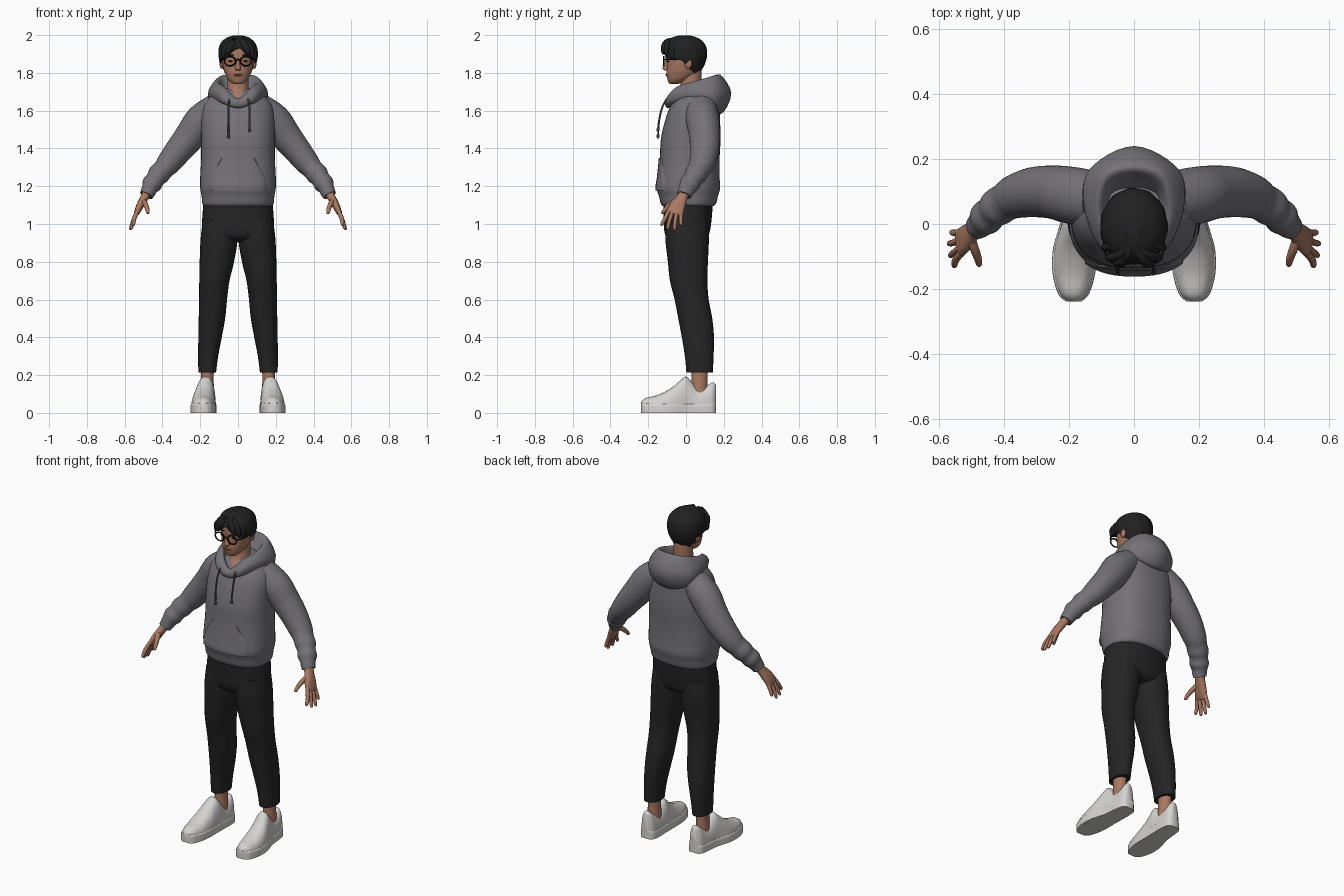
import bpy, bmesh, math
from mathutils import Vector, Matrix


def material(name, r, g, b):
    m = bpy.data.materials.new(name)
    m.diffuse_color = (r, g, b, 1)
    return m


GREY = material("hoodie grey", 0.175, 0.168, 0.185)
CORD = material("cord grey", 0.06, 0.058, 0.065)
BLACK = material("trouser black", 0.018, 0.018, 0.018)
HAIR = material("hair black", 0.015, 0.015, 0.016)
SKIN = material("skin", 0.40, 0.19, 0.12)
LIP = material("lip", 0.28, 0.10, 0.075)
WHITE = material("shoe white", 0.66, 0.65, 0.63)
FRAME = material("frame black", 0.006, 0.006, 0.006)


def smooth_rows(rows, sub, closed=False):
    """Catmull-Rom resampling of rows of numbers."""
    n, out = len(rows), []
    at = (lambda i: rows[i % n]) if closed else (lambda i: rows[max(0, min(n - 1, i))])
    for i in range(n if closed else n - 1):
        a, b, c, d = at(i - 1), at(i), at(i + 1), at(i + 2)
        for k in range(sub):
            t = k / sub
            out.append([q + 0.5 * t * (r - p + t * (2 * p - 5 * q + 4 * r - s + t * (3 * (q - r) + s - p)))
                        for p, q, r, s in zip(a, b, c, d)])
    if not closed:
        out.append(list(rows[-1]))
    return out


def grid(name, rings, mat, loop=False, caps=True, wrap=True, angle=50):
    """Skin a list of point rings into a smooth mesh."""
    bm = bmesh.new()
    vs = [[bm.verts.new(p) for p in ring] for ring in rings]
    n, m = len(vs), len(vs[0])
    for i in range(n if loop else n - 1):
        for j in range(m if wrap else m - 1):
            a, b = vs[i], vs[(i + 1) % n]
            bm.faces.new((a[j], a[(j + 1) % m], b[(j + 1) % m], b[j]))
    if caps and not loop:
        bm.faces.new(vs[0])
        bm.faces.new(vs[-1])
    bmesh.ops.recalc_face_normals(bm, faces=bm.faces)
    me = bpy.data.meshes.new(name)
    bm.to_mesh(me)
    bm.free()
    me.materials.append(mat)
    ob = bpy.data.objects.new(name, me)
    bpy.context.collection.objects.link(ob)
    bpy.ops.object.select_all(action='DESELECT')
    ob.select_set(True)
    bpy.context.view_layer.objects.active = ob
    bpy.ops.object.shade_smooth_by_angle(angle=math.radians(angle))
    return ob


def sup(v, p):
    return math.copysign(abs(v) ** (2 / p), v)


def tube(name, rows, mat, n=28, p=2.0, sub=4, flat=False, s=1):
    """Loft of rows (x, y, z, rx, ry); flat keeps every ring level."""
    rows = smooth_rows(rows, sub)
    rings = []
    for i, (x, y, z, rx, ry) in enumerate(rows):
        t = Vector(rows[min(i + 1, len(rows) - 1)][:3]) - Vector(rows[max(i - 1, 0)][:3])
        t = Vector((0, 0, 1)) if flat else t.normalized()
        ref = Vector((0, 1, 0)) if abs(t.y) < 0.9 else Vector((0, 0, 1))
        v = (ref - t * ref.dot(t)).normalized()
        u = v.cross(t)
        ring = []
        for k in range(n):
            a = 2 * math.pi * k / n
            q = Vector((x, y, z)) + u * rx * sup(math.cos(a), p) + v * ry * sup(math.sin(a), p)
            ring.append((q.x * s, q.y, q.z))
        rings.append(ring)
    return grid(name, rings, mat)


def ball(name, loc, size, mat, rot=0.0):
    rings = []
    for i in range(1, 10):
        f = math.pi * i / 10
        ring = []
        for k in range(16):
            a = math.tau * k / 16
            v = Vector((size[0] * math.sin(f) * math.cos(a), size[1] * math.sin(f) * math.sin(a), size[2] * math.cos(f)))
            ring.append(Matrix.Rotation(rot, 3, 'Y') @ v + Vector(loc))
        rings.append(ring)
    return grid(name, rings, mat)


# Hoodie body: (z, centre y, half width, half depth)
TORSO = smooth_rows([(1.095, .012, .180, .135), (1.11, .013, .189, .147), (1.15, .013, .193, .157),
                     (1.19, .012, .200, .168), (1.25, .015, .200, .163), (1.35, .020, .195, .158),
                     (1.45, .025, .195, .158), (1.55, .035, .195, .145), (1.62, .045, .185, .130),
                     (1.67, .050, .152, .105), (1.70, .050, .110, .085), (1.72, .050, .060, .060)], 4)


def torso_point(a, row, off=0.0):
    z, cy, rx, ry = row
    return ((rx + off) * sup(math.sin(a), 2.4), cy - (ry + off) * sup(math.cos(a), 2.4), z)


grid("hoodie_body", [[torso_point(math.tau * k / 48, r) for k in range(48)] for r in TORSO], GREY)

# Front pocket, a thin tapered panel following the body
panel = []
for row in [r for r in TORSO if 1.17 < r[0] < 1.36]:
    half = 0.85 - 0.45 * max(0, (row[0] - 1.22) / 0.13)
    panel.append([torso_point(half * (k / 8 - 1), row, 0.006 if 0 < k < 16 else -0.004) for k in range(17)])
grid("front_pocket", panel, GREY, caps=False, wrap=False)

# Hood: section points at front, front corner, side, back corner and back
HOOD = [[(0, -.100, 1.615), (0, -.112, 1.645), (0, -.092, 1.665), (0, -.07, 1.655), (0, -.05, 1.62)],
        [(.08, -.085, 1.64), (.095, -.08, 1.69), (.075, -.05, 1.725), (.062, -.04, 1.70), (.06, -.03, 1.64)],
        [(.14, .04, 1.66), (.15, .04, 1.71), (.112, .04, 1.755), (.085, .04, 1.72), (.075, .04, 1.66)],
        [(.115, .15, 1.61), (.14, .165, 1.69), (.09, .15, 1.785), (.072, .11, 1.74), (.065, .09, 1.67)],
        [(0, .18, 1.58), (0, .24, 1.69), (0, .18, 1.792), (0, .14, 1.75), (0, .10, 1.68)]]
keys = HOOD + [[(-x, y, z) for x, y, z in sec] for sec in HOOD[3:0:-1]]
flat_keys = smooth_rows([[c for pt in sec for c in pt] for sec in keys], 6, True)
grid("hood", [smooth_rows([f[i:i + 3] for i in range(0, 15, 3)], 4, True) for f in flat_keys], GREY, loop=True, angle=80)

# Drawstrings with end knots
for x, z in ((-.05, 1.465), (.06, 1.50)):
    tube("drawstring", [(x * .9, -.10, 1.665, .005, .005), (x, -.125, 1.62, .005, .005),
                        (x, -.142, 1.55, .005, .005), (x, -.148, z, .005, .005)], CORD, 8)
    ball("drawstring_end", (x, -.148, z), (.008, .008, .013), CORD)

# Trousers
tube("trouser_hips", [(0, .012, 1.12, .182, .130), (0, .010, 1.05, .188, .128), (0, .006, .97, .190, .122),
                      (0, .006, .925, .165, .105), (0, .006, .905, .08, .06)], BLACK, 40, 2.3, flat=True)

for s in (1, -1):
    tube("trouser_leg", [(.098, .005, 1.02, .088, .110), (.100, .006, .92, .098, .115), (.112, .010, .80, .091, .106),
                         (.125, .014, .70, .080, .099), (.132, .030, .60, .074, .090), (.138, .049, .50, .070, .090),
                         (.148, .063, .40, .062, .085), (.158, .070, .30, .053, .076), (.163, .072, .215, .047, .070)],
         BLACK, 32, 2.2, flat=True, s=s)
    tube("ankle", [(.162, .072, .26, .036, .046), (.163, .072, .18, .034, .042), (.163, .07, .09, .038, .045)],
         SKIN, 20, flat=True, s=s)

    # Sleeve with bunched folds above a tight cuff
    tube("sleeve", [(.11, .075, 1.62, .075, .085), (.19, .088, 1.55, .088, .088), (.25, .098, 1.47, .082, .082),
                    (.31, .098, 1.395, .073, .077), (.365, .085, 1.325, .065, .068), (.395, .068, 1.29, .056, .060),
                    (.42, .052, 1.262, .058, .059), (.437, .036, 1.238, .050, .052), (.455, .020, 1.212, .053, .054),
                    (.468, .006, 1.188, .042, .046), (.475, -.002, 1.172, .040, .042), (.485, -.010, 1.152, .036, .038)],
         GREY, 32, s=s)

    # Hand
    tube("palm", [(.478, -.003, 1.175, .024, .028), (.495, -.020, 1.14, .022, .029), (.518, -.043, 1.098, .020, .040),
                  (.536, -.060, 1.06, .014, .043), (.540, -.064, 1.05, .008, .036)], SKIN, 20, 2.4, s=s)
    for y0, y1, x1, z1 in ((-.094, -.127, .553, .99), (-.072, -.096, .564, .973),
                           (-.050, -.060, .567, .968), (-.029, -.026, .560, .992)):
        tube("finger", [(.530, y0 + .006, 1.075, .011, .011), (.549, (y0 + y1) / 2, 1.03, .0115, .0105),
                        (x1, y1, z1 + .01, .009, .009), (x1 + .001, y1, z1, .004, .004)], SKIN, 12, s=s)
    tube("thumb", [(.508, -.035, 1.13, .016, .016), (.492, -.075, 1.108, .014, .015), (.481, -.105, 1.082, .012, .012),
                   (.477, -.124, 1.06, .009, .009), (.477, -.127, 1.055, .004, .004)], SKIN, 14, s=s)

    # Shoe: stations (y, centre x, half width, top height)
    shoe = smooth_rows([(-.238, .186, .020, .055), (-.215, .186, .044, .078), (-.15, .185, .062, .095),
                        (-.08, .182, .064, .130), (-.03, .176, .057, .172), (.00, .171, .053, .192),
                        (.03, .168, .050, .165), (.06, .166, .049, .132), (.10, .164, .047, .136),
                        (.14, .163, .040, .162), (.158, .163, .022, .150)], 4)
    for name, wide, cap, p in (("shoe_upper", 0, 1, 2.5), ("shoe_sole", .004, .052, 7)):
        rings = []
        for y, cx, w, h in shoe:
            z0, top = (.02, h) if cap == 1 else (0, cap)
            rings.append([(s * (cx + (w + wide) * sup(math.cos(math.pi * k / 20), p)), y,
                           z0 + (top - z0) * sup(math.sin(math.pi * k / 20), p)) for k in range(21)])
        grid(name, rings, WHITE, angle=45)

    # Ear, eye, brow
    ball("ear", (s * .088, .012, 1.852), (.010, .020, .030), SKIN)
    ball("eye", (s * .038, -.094, 1.862), (.013, .006, .005), FRAME)
    ball("eyebrow", (s * .042, -.098, 1.893), (.022, .006, .004), HAIR, s * .08)

    # Glasses rim and temple arm
    rim = []
    for i in range(32):
        a = math.tau * i / 32
        rim.append([(s * (.042 + (.029 + .004 * math.cos(b)) * math.cos(a)), -.117 + .004 * math.sin(b),
                     1.862 + (.025 + .004 * math.cos(b)) * math.sin(a)) for b in (math.tau * j / 8 for j in range(8))])
    grid("glasses_rim", rim, FRAME, loop=True)
    tube("glasses_arm", [(s * .070, -.116, 1.870, .004, .004), (s * .088, -.09, 1.872, .004, .004),
                         (s * .094, .01, 1.872, .004, .004)], FRAME, 8)
tube("glasses_bridge", [(-.014, -.117, 1.866, .003, .003), (0, -.120, 1.870, .003, .003),
                        (.014, -.117, 1.866, .003, .003)], FRAME, 8)

# Neck and head
tube("neck", [(0, .015, 1.63, .085, .085), (0, .018, 1.68, .068, .070), (0, .025, 1.72, .056, .056),
              (0, .028, 1.82, .055, .055)], SKIN, 28, flat=True)
tube("head", [(0, -.062, 1.742, .020, .022), (0, -.056, 1.748, .034, .036), (0, -.042, 1.765, .052, .056),
              (0, -.020, 1.795, .068, .084), (0, -.008, 1.83, .079, .094), (0, -.003, 1.88, .086, .100),
              (0, 0, 1.93, .085, .100), (0, 0, 1.97, .060, .075), (0, 0, 1.982, .02, .02)], SKIN, 36, 2.2, flat=True)
tube("nose", [(0, -.095, 1.878, .007, .010), (0, -.103, 1.85, .009, .012), (0, -.110, 1.825, .015, .015),
              (0, -.105, 1.812, .012, .010)], SKIN, 14, flat=True)
ball("upper_lip", (0, -.101, 1.791), (.024, .008, .004), LIP)
ball("lower_lip", (0, -.098, 1.784), (.020, .008, .005), LIP)


# Hair: cap whose lower edge depends on the direction (0 = front)
def hair_edge(a):
    stops = [(0, 1.935), (.25, 1.918), (.6, 1.885), (.9, 1.872), (1.4, 1.868), (1.6, 1.85), (1.9, 1.815), (2.3, 1.80), (3.2, 1.797)]
    for (a0, z0), (a1, z1) in zip(stops, stops[1:]):
        if a <= a1:
            return z0 + (z1 - z0) * (a - a0) / (a1 - a0)
    return stops[-1][1]


rings = []
for i in range(19):
    ring = []
    for k in range(96):
        a = math.tau * k / 96
        d = min(a, math.tau - a)
        z = 1.998 - (1.998 - hair_edge(d)) * (i / 18) ** 1.6
        if z > 1.90:
            r = max(.05, 1 - ((z - 1.90) / .099) ** 2.5) ** .45
        else:
            r = 1 - .32 * ((1.90 - z) / .1) ** 2 * min(1, d / 1.6)
        r *= 1 + .018 * math.sin(11 * a + 25 * z) * (i / 18)
        ring.append((.104 * r * math.sin(a), -.008 - .119 * r * math.cos(a), z))
    rings.append(ring)
cap = rings + [[(x * .84, y * .84, z + .004) for x, y, z in rings[-1]]]
grid("hair_cap", cap, HAIR, caps=True)

# Swept fringe locks, parted just off centre
for s in (1, -1):
    for x1, y1, z1, w in ((.055, -.120, 1.898, .017), (.080, -.103, 1.880, .017), (.094, -.070, 1.868, .015)):
        tube("fringe_lock", [(-.008 + s * .006, -.055, 1.978, .010, .012), (s * x1 * .45, y1 * .88, 1.962, w, .014),
                             (s * x1 * .88, y1 - .001, 1.925, w, .013), (s * x1, y1, z1, .005, .005)], HAIR, 14)
